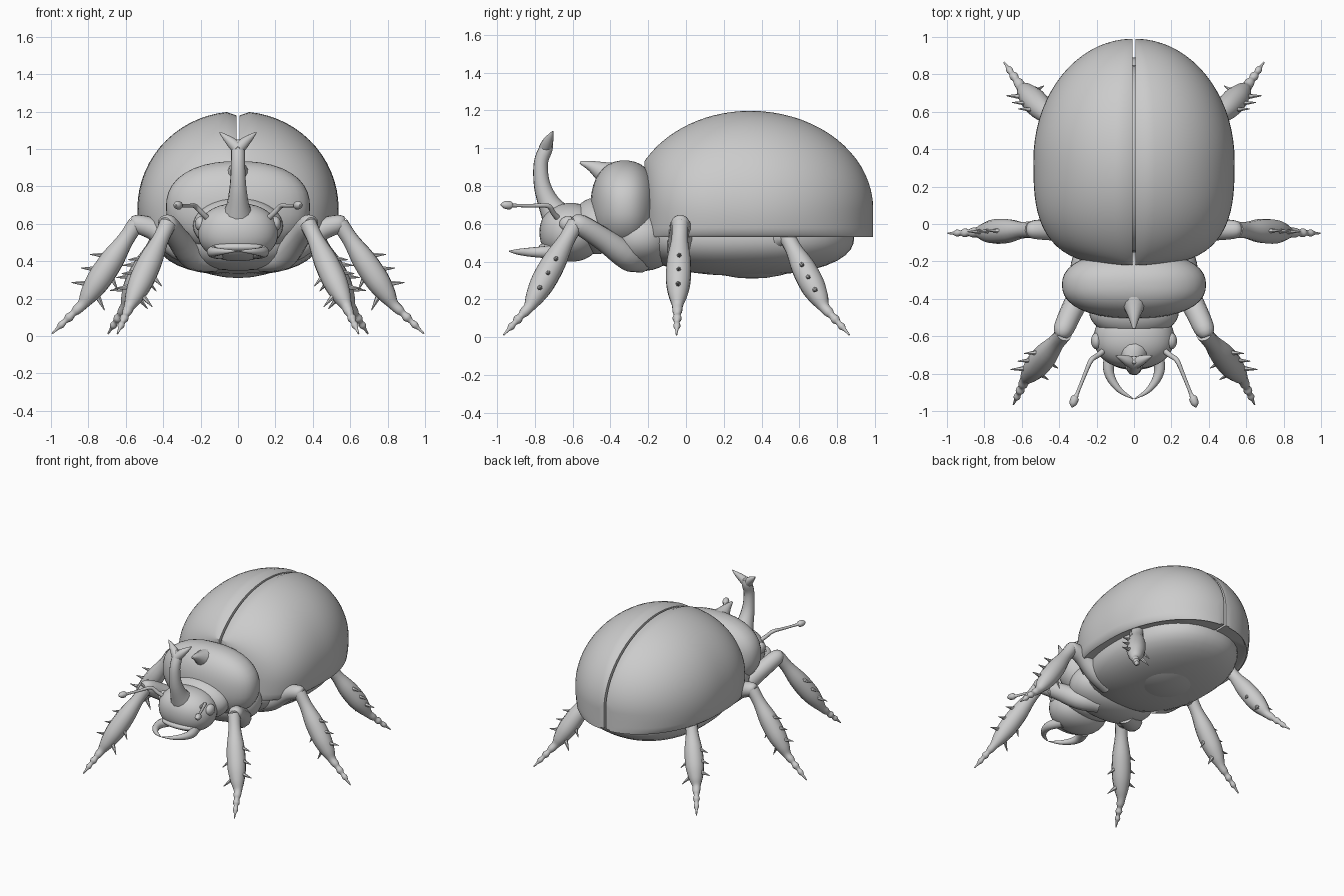
import bpy, bmesh, math
from mathutils import Vector, Matrix

if "Cube" in bpy.data.objects:
    bpy.data.objects.remove(bpy.data.objects["Cube"])

grey = bpy.data.materials.new("shell grey")
grey.diffuse_color = (0.6, 0.6, 0.6, 1)
grey.use_nodes = True
grey.node_tree.nodes["Principled BSDF"].inputs["Base Color"].default_value = grey.diffuse_color


def finish(name, bm):
    bmesh.ops.recalc_face_normals(bm, faces=bm.faces)
    mesh = bpy.data.meshes.new(name)
    bm.to_mesh(mesh)
    bm.free()
    mesh.materials.append(grey)
    ob = bpy.data.objects.new(name, mesh)
    bpy.context.collection.objects.link(ob)
    return ob


def add_loft(bm, rings):
    """Skin closed rings of points and cap both ends."""
    vs = [[bm.verts.new(p) for p in r] for r in rings]
    n = len(vs[0])
    for a, b in zip(vs, vs[1:]):
        for i in range(n):
            bm.faces.new((a[i], a[(i + 1) % n], b[(i + 1) % n], b[i]))
    bm.faces.new(vs[0])
    bm.faces.new(vs[-1])


def add_tube(bm, pts, side=1, sides=12, steps=4):
    """Round limb through (x, y, z, radius) points, smoothly interpolated."""
    p = [Vector((x * side, y, z, r)) for x, y, z, r in pts]
    p = [2 * p[0] - p[1]] + p + [2 * p[-1] - p[-2]]
    path = []
    for i in range(1, len(p) - 2):
        a, b, c, d = p[i - 1:i + 3]
        for k in range(steps):
            t = k / steps
            path.append(0.5 * (2 * b + (c - a) * t + (2 * a - 5 * b + 4 * c - d) * t * t
                               + (3 * b - a - 3 * c + d) * t ** 3))
    path.append(p[-2])
    rings, prev, u = [], None, None
    for i, q in enumerate(path):
        d = (path[min(i + 1, len(path) - 1)] - path[max(i - 1, 0)]).xyz.normalized()
        u = d.orthogonal().normalized() if u is None else prev.rotation_difference(d) @ u
        prev, v = d, d.cross(u)
        rings.append([q.xyz + max(q.w, 0.002) * (u * math.cos(t) + v * math.sin(t))
                      for t in (2 * math.pi * k / sides for k in range(sides))])
    add_loft(bm, rings)


def tube(name, pts, side=1):
    bm = bmesh.new()
    add_tube(bm, pts, side)
    return finish(name, bm)


def blob(name, center, radii, power=2.0, segs=40):
    """Ellipsoid; a power above 2 makes it fuller."""
    bm = bmesh.new()
    bmesh.ops.create_uvsphere(bm, u_segments=segs, v_segments=segs // 2, radius=1)
    for v in bm.verts:
        k = sum(abs(c) ** power for c in v.co) ** (-1 / power)
        v.co = Vector(center) + Vector(c * k * r for c, r in zip(v.co, radii))
    return finish(name, bm)


# Wing cases: two closed half domes with a narrow seam between them
def wing_case(name, side):
    rings, n = [], 36
    for i in range(n + 1):
        u = -0.998 * math.cos(math.pi * i / n)
        y = 0.34 + u * (0.56 if u < 0 else 0.65)
        pw = 3 if u < 0 else 2
        w = 0.53 * (1 - abs(u) ** pw) ** (1 / pw)
        uy = (y - 0.34) / (0.64 if u < 0 else 0.65)
        h = 0.52 * math.sqrt(max(0, 1 - uy * uy))
        ring = [(0.008, 0.54), (0.008, 0.68 + h * 0.96)]
        for k in range(1, 17):
            a = math.pi / 2 * (1 - k / 16)
            ring.append((0.008 + w * math.cos(a), 0.68 + h * math.sin(a)))
        ring += [(0.008 + w * f, z) for f, z in
                 ((0.995, 0.63), (0.98, 0.58), (0.965, 0.545), (0.93, 0.53), (0.88, 0.54))]
        rings.append([(x * side, y, z) for x, z in ring])
    bm = bmesh.new()
    add_loft(bm, rings)
    return finish(name, bm)


wing_case("wing_case_right", 1)
wing_case("wing_case_left", -1)

# Trunk
blob("abdomen_core", (0, 0.35, 0.68), (0.46, 0.50, 0.37))
blob("belly", (0, 0.31, 0.53), (0.44, 0.58, 0.205), 2.3)
blob("thorax_underside", (0, -0.24, 0.53), (0.34, 0.20, 0.18), 2.2)
blob("thorax_shield", (0, -0.325, 0.69), (0.385, 0.18, 0.245), 2.3)
blob("neck", (0, -0.47, 0.59), (0.24, 0.14, 0.15))
tube("thorax_horn", [(0, -0.34, 0.83, 0.10), (0, -0.43, 0.87, 0.062),
                     (0, -0.50, 0.905, 0.03), (0, -0.56, 0.925, 0.008)])

# Head with forked horn
blob("head", (0, -0.61, 0.555), (0.215, 0.165, 0.155), 2.2)
tube("head_horn", [(0, -0.65, 0.60, 0.11), (0, -0.715, 0.69, 0.065), (0, -0.76, 0.80, 0.045),
                   (0, -0.768, 0.92, 0.038), (0, -0.74, 1.0, 0.036), (0, -0.725, 1.045, 0.02)])
blob("upper_lip", (0, -0.72, 0.475), (0.14, 0.06, 0.03))

# Leg paths: upper leg, then lower leg ending in a beaded foot
UPPER = {
    "front": [(0.12, -0.24, 0.41, 0.07), (0.24, -0.31, 0.43, 0.075),
              (0.32, -0.44, 0.52, 0.062), (0.375, -0.56, 0.595, 0.055), (0.39, -0.60, 0.60, 0.035)],
    "middle": [(0.20, -0.03, 0.43, 0.07), (0.32, -0.03, 0.48, 0.07),
               (0.44, -0.03, 0.565, 0.06), (0.54, -0.03, 0.60, 0.05), (0.57, -0.03, 0.60, 0.03)],
    "rear": [(0.15, 0.26, 0.42, 0.07), (0.26, 0.36, 0.44, 0.065),
             (0.35, 0.45, 0.50, 0.055), (0.41, 0.52, 0.54, 0.05), (0.43, 0.54, 0.54, 0.03)],
}
LOWER = {  # knee, shin end, toe tip
    "front": ((0.375, -0.585, 0.60), (0.58, -0.83, 0.16), (0.645, -0.965, 0.012)),
    "middle": ((0.545, -0.03, 0.60), (0.83, -0.045, 0.17), (0.995, -0.05, 0.012)),
    "rear": ((0.415, 0.53, 0.54), (0.60, 0.73, 0.16), (0.695, 0.865, 0.012)),
}
SHIN = ((0, 0.045), (0.2, 0.045), (0.45, 0.064), (0.7, 0.066), (0.88, 0.05), (1, 0.03))
FOOT = ((0.2, 0.026), (0.32, 0.018), (0.45, 0.024), (0.57, 0.014),
        (0.7, 0.019), (0.82, 0.009), (1, 0.004))
SPINES = ((0.45, 1), (0.62, 1), (0.8, 1), (0.6, -1), (0.85, -1))


def lower_leg(name, knee, ankle, toe, side):
    knee, ankle, toe = map(Vector, (knee, ankle, toe))
    pts = [(*knee.lerp(ankle, t), r) for t, r in SHIN]
    pts += [(*ankle.lerp(toe, t), r) for t, r in FOOT]
    bm = bmesh.new()
    add_tube(bm, pts, side)
    # Thorns along both edges of the shin
    axis = (ankle - knee).normalized()
    out = (Vector((1, 0, 0)) - axis * axis.x).normalized()
    for t, s in SPINES:
        base = knee.lerp(ankle, t) + out * s * 0.045
        tip = base + out * s * 0.07 + axis * 0.04
        add_tube(bm, [(*base, 0.016), (*tip, 0.002)], side, 6, 1)
    return finish(name, bm)


# Mirrored parts
for side, label in ((1, "right"), (-1, "left")):
    for leg in UPPER:
        tube(f"{leg}_upper_leg_{label}", UPPER[leg], side)
        lower_leg(f"{leg}_lower_leg_{label}", *LOWER[leg], side)
    blob(f"eye_{label}", (side * 0.2, -0.625, 0.60), (0.03, 0.045, 0.04), segs=20)
    tube(f"horn_prong_{label}", [(0, -0.745, 1.0, 0.034), (0.035, -0.73, 1.035, 0.028),
                                 (0.07, -0.715, 1.065, 0.016), (0.098, -0.705, 1.09, 0.003)], side)
    tube(f"mandible_{label}", [(0.10, -0.66, 0.45, 0.04), (0.135, -0.75, 0.45, 0.032),
                               (0.125, -0.82, 0.45, 0.025), (0.075, -0.89, 0.452, 0.015),
                               (0.004, -0.935, 0.455, 0.003)], side)
    tube(f"antenna_{label}", [(0.13, -0.65, 0.60, 0.018), (0.19, -0.70, 0.655, 0.014),
                              (0.23, -0.73, 0.695, 0.013), (0.265, -0.81, 0.696, 0.01),
                              (0.305, -0.91, 0.697, 0.01), (0.315, -0.93, 0.698, 0.022),
                              (0.326, -0.96, 0.70, 0.02), (0.332, -0.98, 0.70, 0.004)], side)

# Smooth shading with crisp rims
for ob in bpy.context.scene.objects:
    ob.select_set(True)
    bpy.context.view_layer.objects.active = ob
bpy.ops.object.shade_smooth_by_angle(angle=math.radians(40))
